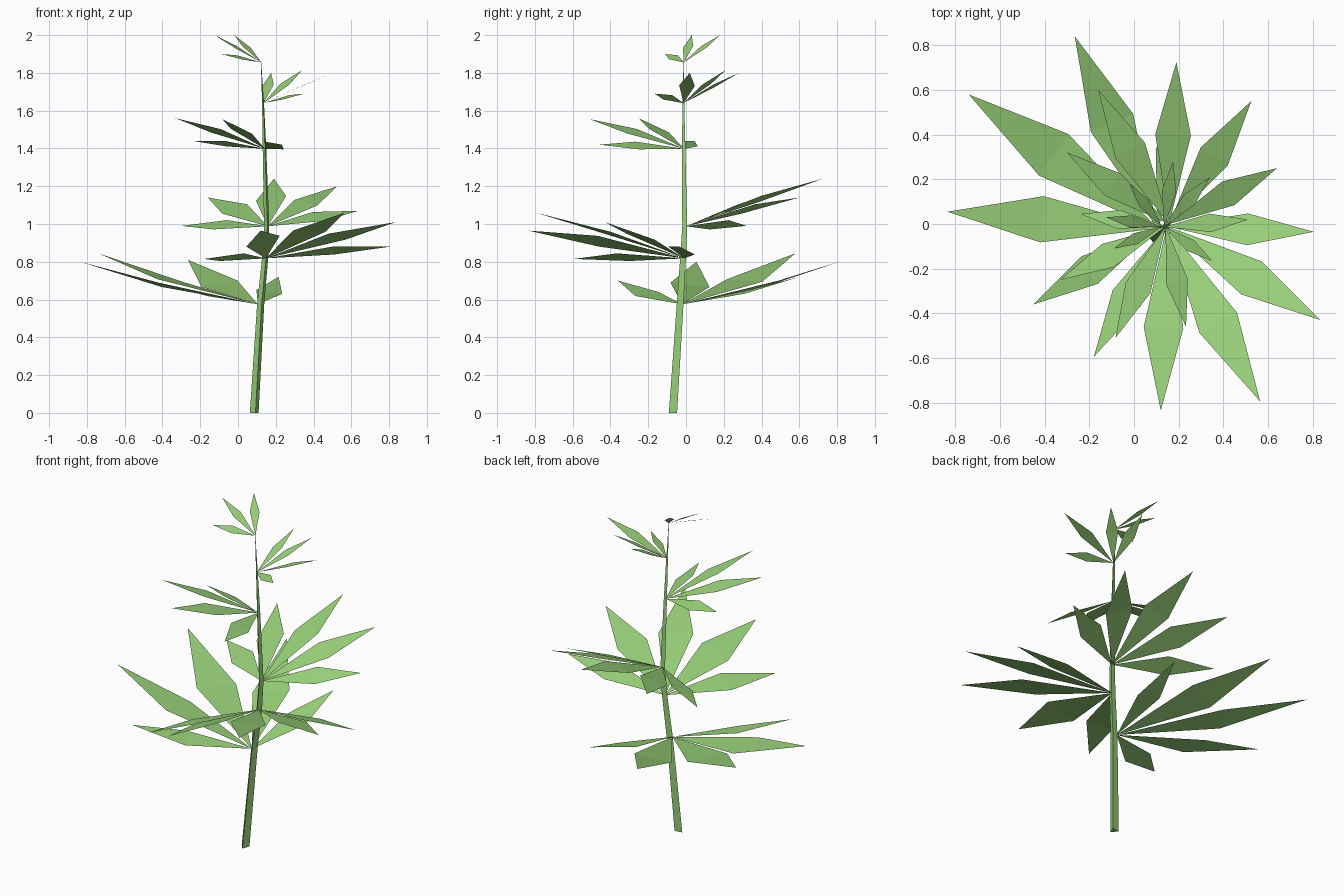
import bpy, math
from mathutils import Vector

green = bpy.data.materials.new("leaf green")
green.diffuse_color = (0.32, 0.64, 0.195, 1)


def make_object(name, verts, faces):
    mesh = bpy.data.meshes.new(name)
    mesh.from_pydata(verts, [], faces)
    mesh.materials.append(green)
    mesh.update()
    obj = bpy.data.objects.new(name, mesh)
    bpy.context.collection.objects.link(obj)
    return obj


def fan_leaf(name, base, leaflets, width=0.22, arch=0.012, widest=0.55):
    """Palmate leaf: each leaflet is a kite of two triangles, given as
    tip position plus the sideways slope of its left-hand edge."""
    base = Vector(base)
    verts, faces = [], []
    for x, y, z, roll in leaflets:
        axis = Vector((x, y, z)) - base
        length = math.hypot(axis.x, axis.y)
        side = Vector((-axis.y, axis.x, roll * length)) * (width / 2)
        mid = base + axis * widest + Vector((0, 0, arch * length))
        n = len(verts)
        verts += [base, mid - side, base + axis, mid + side]
        faces += [(n, n + 1, n + 3), (n + 1, n + 2, n + 3)]
    return make_object(name, verts, faces)


# Stem: tapering three-sided tube bent along a few points (x, y, z, radius)
path = [(0.088, -0.064, 0, 0.027), (0.122, -0.027, 0.58, 0.022),
        (0.145, -0.012, 0.82, 0.019), (0.153, -0.004, 0.99, 0.016),
        (0.141, -0.01, 1.40, 0.011), (0.133, -0.013, 1.64, 0.006),
        (0.122, -0.012, 1.86, 0.001)]
angles = [math.radians(a) for a in (-81, 39, 159)]
rings = [(x + r * math.cos(a), y + r * math.sin(a), z)
         for x, y, z, r in path for a in angles]
sides = [(3 * i + k, 3 * i + (k + 1) % 3, 3 * i + 3 + (k + 1) % 3, 3 * i + 3 + k)
         for i in range(len(path) - 1) for k in range(3)]
make_object("stem", rings, sides + [(2, 1, 0)])

# Leaves from the bottom up
fan_leaf("leaf_1", (0.105, -0.02, 0.575), [
    (0.215, 0.60, 0.72, 0.15), (-0.265, 0.84, 0.81, -0.17),
    (-0.74, 0.58, 0.845, 0.06), (-0.835, 0.055, 0.80, 0.11),
    (-0.45, -0.36, 0.70, -0.15)], 0.22, -0.022)
fan_leaf("leaf_2", (0.147, -0.01, 0.818), [
    (-0.18, -0.595, 0.815, 0.28), (0.12, -0.835, 0.965, 0.32),
    (0.565, -0.795, 1.06, -0.04), (0.835, -0.43, 1.01, -0.18),
    (0.805, -0.035, 0.88, -0.3)], 0.215)
fan_leaf("leaf_3", (0.157, 0.0, 0.988), [
    (0.64, 0.25, 1.07, 0.4), (0.525, 0.55, 1.20, 0.2),
    (0.19, 0.725, 1.24, -0.16), (-0.16, 0.60, 1.14, -0.33),
    (-0.30, 0.32, 0.99, -0.4)], 0.22)
fan_leaf("leaf_4", (0.142, -0.01, 1.398), [
    (-0.24, 0.045, 1.44, 0.35), (-0.33, -0.25, 1.56, 0.15),
    (-0.083, -0.51, 1.555, -0.2), (0.233, -0.46, 1.42, -0.4)])
fan_leaf("leaf_5", (0.135, -0.013, 1.64), [
    (0.35, -0.165, 1.69, 0.4), (0.51, 0.02, 1.80, -0.05),
    (0.34, 0.21, 1.815, 0.05), (0.175, 0.28, 1.80, -0.2)])
fan_leaf("leaf_6", (0.124, -0.012, 1.855), [
    (-0.02, 0.18, 2.0, 0.1), (-0.125, 0.03, 2.0, -0.2),
    (-0.09, -0.11, 1.90, -0.4)])
